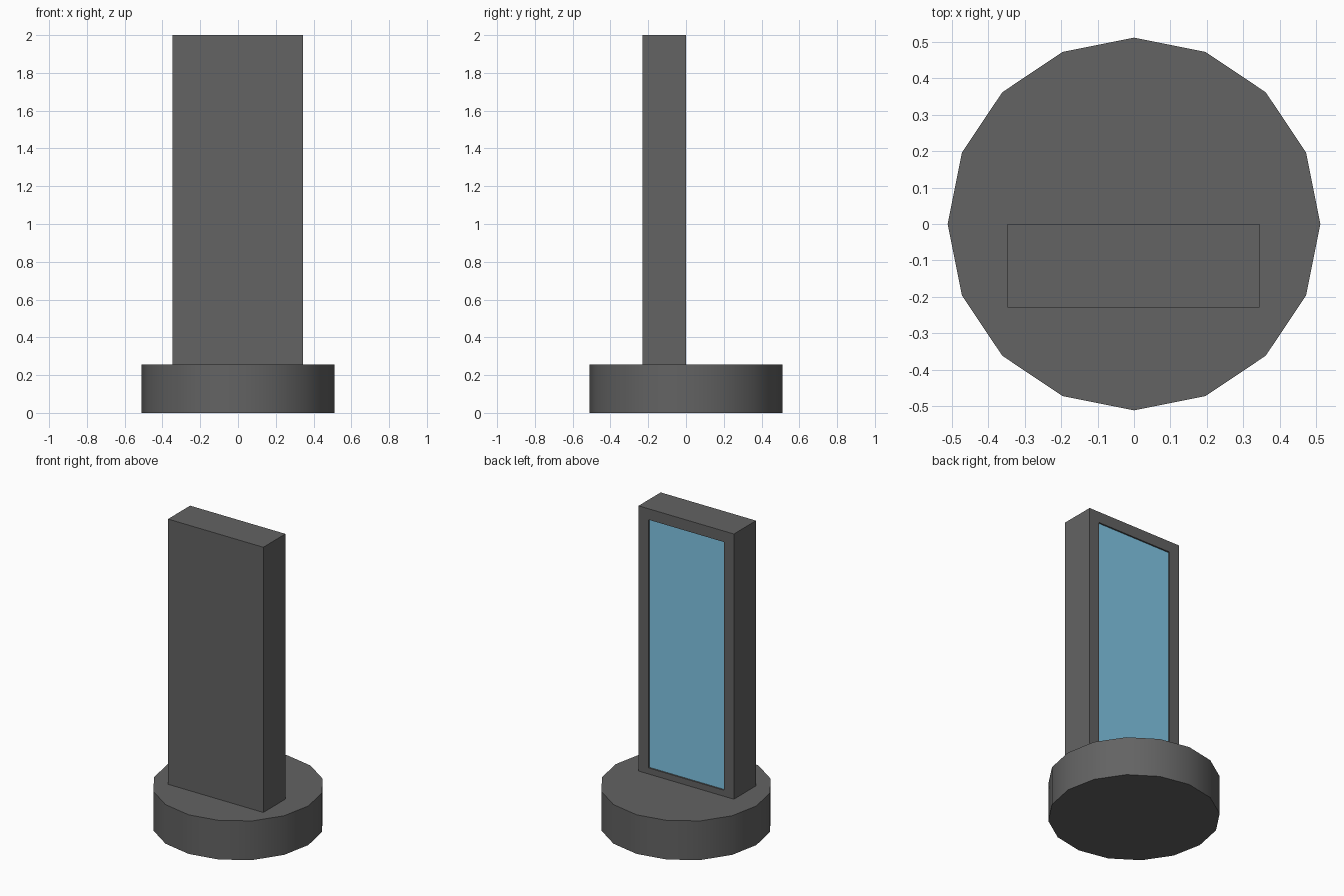
import bpy, bmesh
from mathutils import Vector

if "Cube" in bpy.data.objects:
    bpy.data.objects.remove(bpy.data.objects["Cube"])


def material(name, rgb):
    m = bpy.data.materials.new(name)
    m.diffuse_color = (*rgb, 1.0)
    m.use_nodes = True
    m.node_tree.nodes["Principled BSDF"].inputs["Base Color"].default_value = m.diffuse_color
    return m


grey = material("dark_grey", (0.125, 0.125, 0.125))
blue = material("screen_blue", (0.22, 0.57, 0.79))

BASE_R, BASE_H = 0.512, 0.257

# Round 16-sided base, smooth around the rim with sharp edges
bpy.ops.mesh.primitive_cylinder_add(vertices=16, radius=BASE_R, depth=BASE_H,
                                    location=(0, 0, BASE_H / 2))
base = bpy.context.object
base.name = "round_base"
base.data.materials.append(grey)
bpy.ops.object.shade_smooth_by_angle()

# Upright slab, with a recessed screen in its back (+y) face
lo, hi = Vector((-0.348, -0.23, BASE_H)), Vector((0.345, 0.0, 2.0))
bm = bmesh.new()
bmesh.ops.create_cube(bm, size=1)
for v in bm.verts:
    v.co = Vector([h if c > 0 else l for c, l, h in zip(v.co, lo, hi)])
bm.normal_update()
screen = max(bm.faces, key=lambda f: f.normal.y)

# Frame border: even at the top and sides, thinner at the bottom
bmesh.ops.inset_region(bm, faces=[screen], thickness=0.102, depth=0)
for v in screen.verts:
    if v.co.z < 1:
        v.co.z = 0.297

# Sink the screen slightly
sunk = bmesh.ops.extrude_discrete_faces(bm, faces=[screen])["faces"][0]
for v in sunk.verts:
    v.co.y -= 0.01
sunk.material_index = 1
bm.normal_update()

mesh = bpy.data.meshes.new("screen_panel")
bm.to_mesh(mesh)
bm.free()
mesh.materials.append(grey)
mesh.materials.append(blue)
panel = bpy.data.objects.new("screen_panel", mesh)
bpy.context.collection.objects.link(panel)
